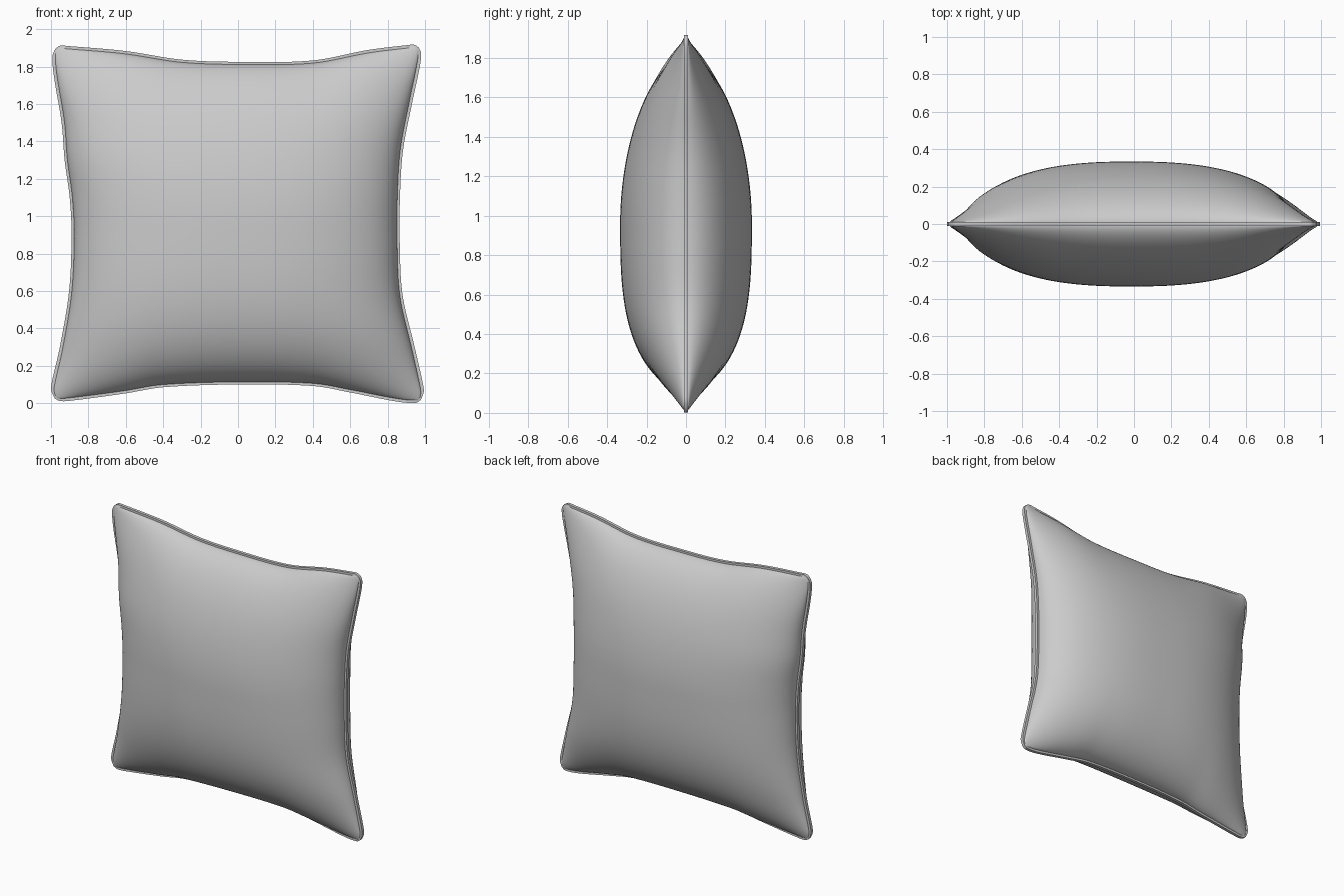
import bpy, bmesh, math

if "Cube" in bpy.data.objects:
    bpy.data.objects.remove(bpy.data.objects["Cube"])

# Seam outline: position along each side, and where the edge lies there
TOP = [(-.975, 1.895), (-.95, 1.911), (-.9, 1.909), (-.6, 1.883), (-.3, 1.837), (0, 1.825),
       (.4, 1.832), (.7, 1.888), (.9, 1.913), (.95, 1.916), (.975, 1.9)]
BOTTOM = [(-.975, .025), (-.95, .012), (-.9, .012), (-.6, .052), (-.4, .085), (0, .1),
          (.4, .092), (.6, .057), (.85, .008), (.95, .002), (.975, .018)]
LEFT = [(.02, -.98), (.06, -.998), (.1, -.997), (.3, -.952), (.6, -.903), (.9, -.89),
        (1.1, -.9), (1.3, -.927), (1.5, -.943), (1.75, -.984), (1.86, -.992), (1.9, -.977)]
RIGHT = [(.02, .978), (.06, .993), (.1, .99), (.3, .945), (.58, .88), (.85, .865),
         (1.1, .866), (1.35, .882), (1.6, .93), (1.8, .972), (1.87, .979), (1.9, .968)]
RIM = .984  # the panels stop here and a flat seam lip runs on to the outline


def curve(table, t):
    """Smooth curve through a table of (position, value) pairs."""
    t = min(max(t, table[0][0]), table[-1][0])
    n = len(table)

    def slope(i):
        a, b = table[max(i - 1, 0)], table[min(i + 1, n - 1)]
        return (b[1] - a[1]) / (b[0] - a[0])
    i = 0
    while i < n - 2 and t > table[i + 1][0]:
        i += 1
    (x0, y0), (x1, y1) = table[i], table[i + 1]
    d = x1 - x0
    s = (t - x0) / d
    return ((2*s**3 - 3*s**2 + 1) * y0 + (s**3 - 2*s**2 + s) * d * slope(i)
            + (3*s**2 - 2*s**3) * y1 + (s**3 - s**2) * d * slope(i + 1))


def swell(t, p, q):
    return max(0.0, 1 - abs(t) ** p) ** q


def point(u, v, side):
    zc, xc = .96 + .94 * v, .975 * u
    x0, x1 = curve(LEFT, zc), curve(RIGHT, zc)
    z0, z1 = curve(BOTTOM, xc), curve(TOP, xc)
    # fuller towards the bottom, tapering towards the top and the corners
    a, b = u / RIM, v / RIM
    gv = swell(b, 1.95, .6) if v > 0 else swell(b, 3, .57)
    corner = 1 - .5 * min(1, abs(a * b)) ** 3
    y = .323 * swell(a, 2.5, .52) * gv * corner + .011
    return (x0 + (x1 - x0) * (u + 1) / 2, side * y, z0 + (z1 - z0) * (v + 1) / 2)


# Cushion: front and back panels joined by a narrow seam lip
M = 72
S = [-1] + [RIM * math.sin(math.pi / 2 * (2 * i / M - 1)) for i in range(M + 1)] + [1]
N = len(S) - 1
bm = bmesh.new()
panels = []
for side in (-1, 1):
    g = [[bm.verts.new(point(u, v, side)) for u in S] for v in S]
    panels.append(g)
    for j in range(N):
        for i in range(N):
            bm.faces.new((g[j][i], g[j][i+1], g[j+1][i+1], g[j+1][i]))
loop = ([(0, i) for i in range(N)] + [(j, N) for j in range(N)]
        + [(N, i) for i in range(N, 0, -1)] + [(j, 0) for j in range(N, 0, -1)])
front, back = panels
for (a, b), (c, d) in zip(loop, loop[1:] + loop[:1]):
    bm.faces.new((front[a][b], front[c][d], back[c][d], back[a][b]))
bmesh.ops.recalc_face_normals(bm, faces=bm.faces)
mesh = bpy.data.meshes.new("cushion")
bm.to_mesh(mesh)
bm.free()

cushion = bpy.data.objects.new("cushion", mesh)
bpy.context.collection.objects.link(cushion)
grey = bpy.data.materials.new("light grey fabric")
grey.diffuse_color = (.6, .6, .6, 1)
grey.use_nodes = True
grey.node_tree.nodes["Principled BSDF"].inputs["Base Color"].default_value = grey.diffuse_color
mesh.materials.append(grey)
bpy.context.view_layer.objects.active = cushion
cushion.select_set(True)
bpy.ops.object.shade_smooth_by_angle(angle=math.radians(50))
